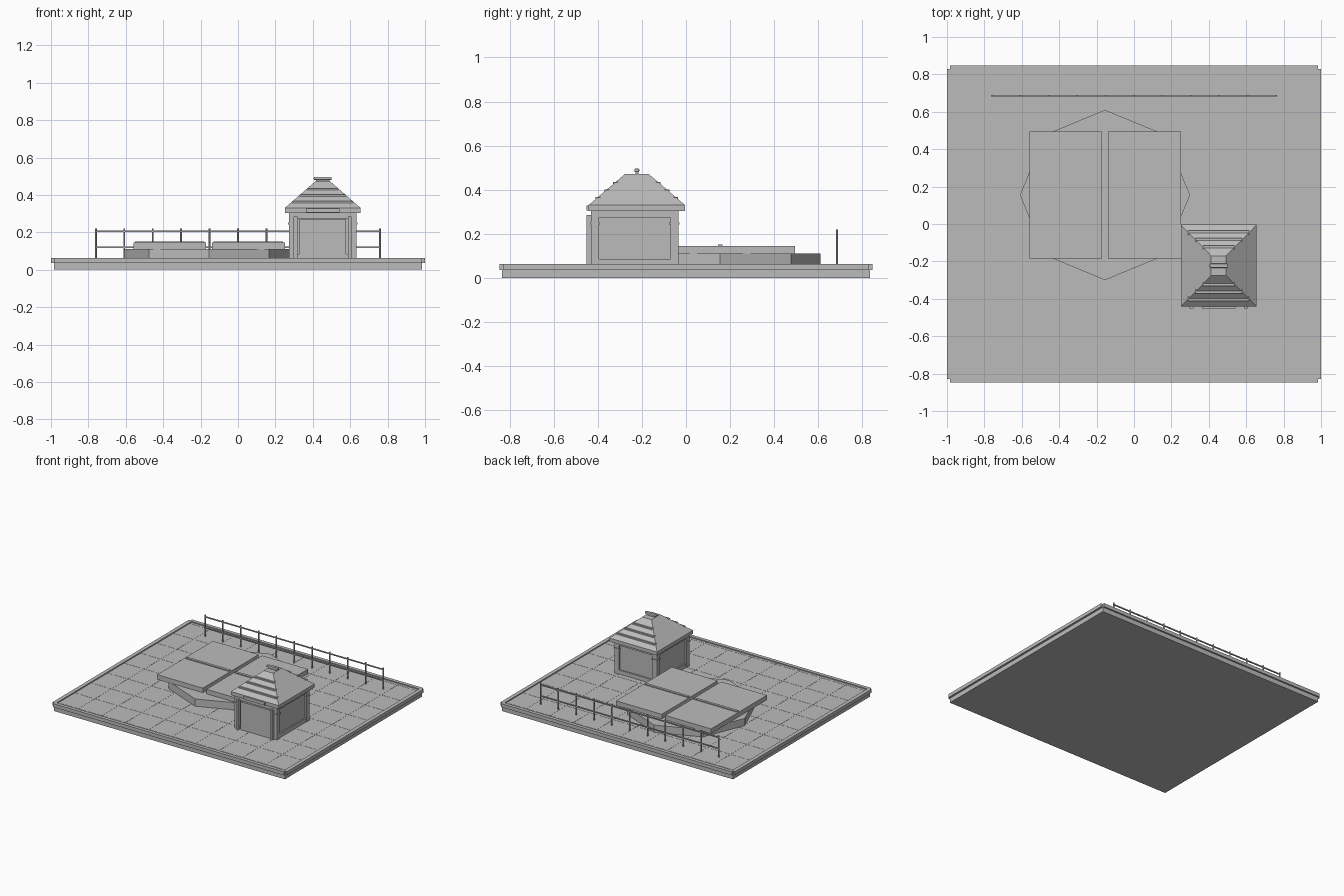
import bpy, bmesh, math
from mathutils import Matrix, Vector

cube = bpy.data.objects.get("Cube")
if cube:
    bpy.data.objects.remove(cube, do_unlink=True)

grey = bpy.data.materials.new("plain_grey")
grey.use_nodes = True
COLOUR = (0.5, 0.5, 0.5, 1)
grey.diffuse_color = COLOUR
grey.node_tree.nodes["Principled BSDF"].inputs["Base Color"].default_value = COLOUR


def finish(name, bm):
    bmesh.ops.recalc_face_normals(bm, faces=bm.faces)
    mesh = bpy.data.meshes.new(name)
    bm.to_mesh(mesh)
    bm.free()
    mesh.materials.append(grey)
    obj = bpy.data.objects.new(name, mesh)
    bpy.context.collection.objects.link(obj)
    return obj


def add_box(bm, x, y, z):
    """Box from (min, max) pairs on each axis."""
    size = Vector((x[1] - x[0], y[1] - y[0], z[1] - z[0]))
    mid = Vector((sum(x), sum(y), sum(z))) / 2
    bmesh.ops.create_cube(bm, size=1, matrix=Matrix.Translation(mid) @ Matrix.Diagonal(size).to_4x4())


def boxes(name, parts):
    bm = bmesh.new()
    for p in parts:
        add_box(bm, *p)
    return finish(name, bm)


def around(c, half):
    return (c - half, c + half)


# Paved base with its raised kerb
DECK = 0.054
boxes("base_slab", [((-0.985, 0.985), (-0.835, 0.835), (0, DECK))])
kerb = []
for s in (-1, 1):
    kerb.append((sorted((s * 0.97, s)), (-0.83, 0.83), (0.035, 0.062)))
    kerb.append(((-0.985, 0.985), sorted((s * 0.82, s * 0.847)), (0.035, 0.062)))
boxes("kerb", kerb)

# Fine paving joints
joints = [(around(i * 0.2, 0.002), (-0.82, 0.82), (DECK, DECK + 0.001)) for i in range(-4, 5)]
joints += [((-0.97, 0.97), around(i * 0.2, 0.002), (DECK, DECK + 0.001)) for i in range(-4, 5)]
boxes("paving_joints", joints)

# Back railing
RAIL_Y = 0.685
rails = [((-0.76, 0.76), around(RAIL_Y, 0.004), around(z, 0.004)) for z in (0.12, 0.205)]
boxes("railing_rails", rails)
bm = bmesh.new()
for i in range(11):
    bmesh.ops.create_cone(bm, cap_ends=True, segments=8, radius1=0.005, radius2=0.005, depth=0.166,
                          matrix=Matrix.Translation((-0.76 + i * 0.152, RAIL_Y, DECK + 0.083)))
finish("railing_posts", bm)

# Eight-sided plinth with two cover slabs and their battens
bm = bmesh.new()
bmesh.ops.create_cone(bm, cap_ends=True, segments=8, radius1=0.455, radius2=0.455, depth=0.056,
                      matrix=Matrix.Translation((-0.155, 0.155, DECK + 0.028)))
finish("octagon_plinth", bm)
for side, x in (("right", (-0.56, -0.17)), ("left", (-0.14, 0.25))):
    boxes("cover_slab_" + side, [(x, (-0.185, 0.495), (0.108, 0.145))])
    boxes("cover_batten_" + side, [((x[0] + 0.01, x[1] - 0.01), around(0.155, 0.01), (0.145, 0.152))])

# Hut: recessed walls, corner posts, plinth and head beams
CX, CY = 0.453, -0.233
HX, HY = 0.18, 0.198
boxes("hut_walls", [(around(CX, HX - 0.014), around(CY, HY - 0.014), (DECK, 0.305))])
boxes("hut_plinth", [(around(CX, HX - 0.004), around(CY, HY - 0.004), (DECK, 0.085))])
boxes("hut_head_beam", [(around(CX, HX - 0.002), around(CY, HY - 0.002), (0.275, 0.31))])
posts, collars = [], []
for sx in (-1, 1):
    for sy in (-1, 1):
        px, py = CX + sx * (HX - 0.018), CY + sy * (HY - 0.018)
        posts.append((around(px, 0.018), around(py, 0.018), (DECK, 0.305)))
        collars.append((around(px, 0.023), around(py, 0.023), (0.242, 0.252)))
boxes("corner_posts", posts)
boxes("post_collars", collars)

# Front door panel and its slim pilasters
boxes("door_panel", [(around(CX, 0.125), (CY - HY - 0.004, CY - HY + 0.02), (DECK, 0.27))])
boxes("door_pilasters", [(around(CX + s * 0.145, 0.01), (-0.452, -0.425), (DECK, 0.285)) for s in (-1, 1)])
boxes("door_head_board", [(around(CX, 0.09), (-0.452, -0.43), (0.305, 0.328))])

# Hipped roof with eave board
RX, RY = 0.453, -0.223
LOW, HIGH = (0.203, 0.219, 0.33), (0.04, 0.053, 0.472)
boxes("eave_board", [(around(RX, LOW[0]), around(RY, LOW[1]), (0.303, LOW[2]))])
bm = bmesh.new()
rings = []
for hx, hy, z in (LOW, HIGH):
    corners = ((-1, -1), (1, -1), (1, 1), (-1, 1))
    rings.append([bm.verts.new((RX + a * hx, RY + b * hy, z)) for a, b in corners])
for i in range(4):
    j = (i + 1) % 4
    bm.faces.new((rings[0][i], rings[0][j], rings[1][j], rings[1][i]))
for ring in rings:
    bm.faces.new(ring)
finish("hip_roof", bm)

# Stepped courses on the front and back slopes
courses = []
for t in (0.22, 0.46, 0.7):
    hx, hy, z = (a + (b - a) * t for a, b in zip(LOW, HIGH))
    for s in (-1, 1):
        y = RY + s * (hy - 0.006)
        courses.append((around(RX, hx - 0.004), around(y, 0.011), (z - 0.006, z + 0.006)))
boxes("roof_courses", courses)

# Ridge finial
boxes("finial_stem", [(around(RX, 0.035), around(RY, 0.007), (0.47, 0.484))])
cap = boxes("finial_cap", [(around(RX, 0.048), around(RY, 0.011), (0.48, 0.496))])
bevel = cap.modifiers.new("soft_edges", "BEVEL")
bevel.width = 0.005
bevel.segments = 2
